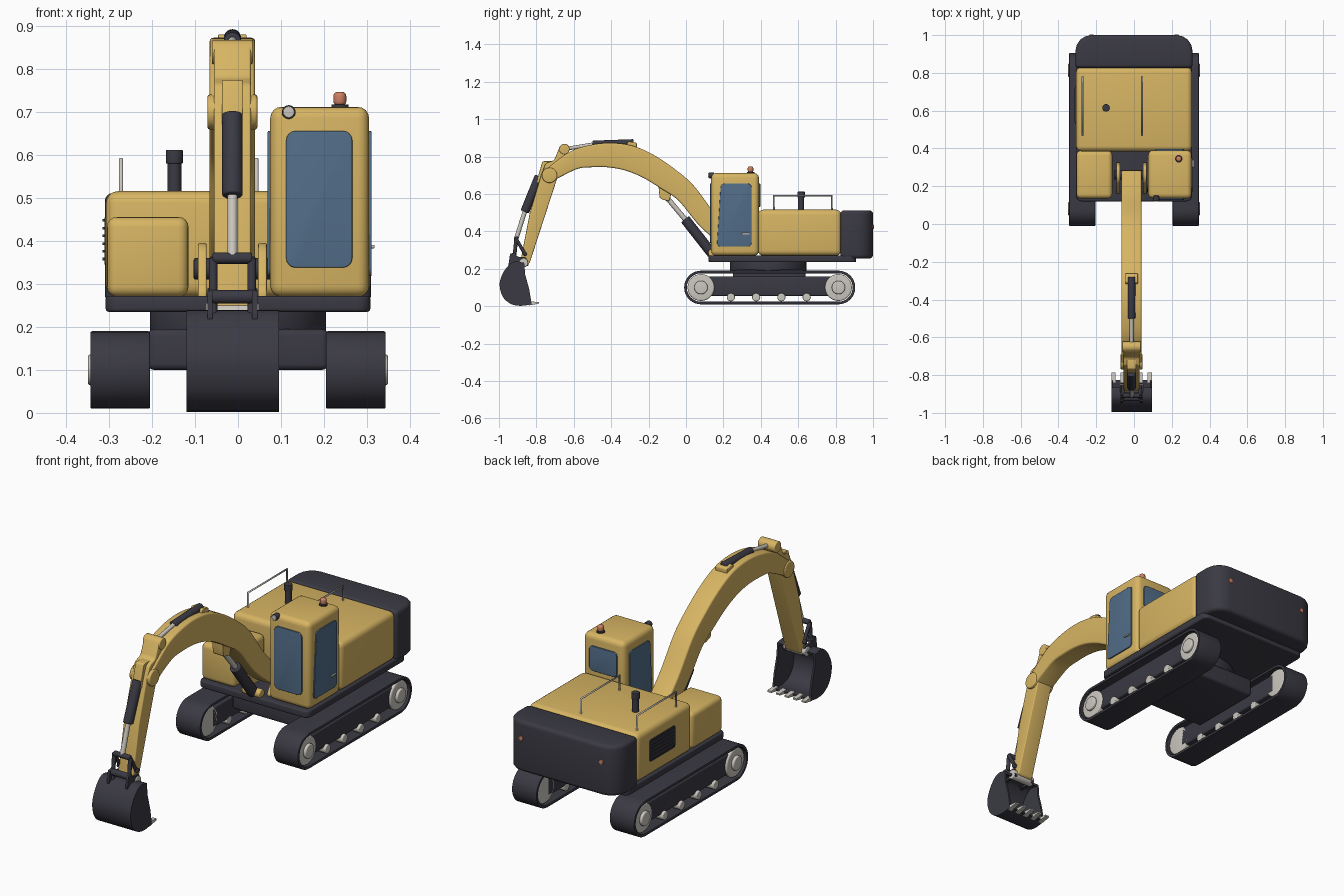
import bpy, bmesh, math
from mathutils import Vector

cube = bpy.data.objects.get("Cube")
if cube:
    bpy.data.objects.remove(cube, do_unlink=True)


def material(name, *rgb):
    m = bpy.data.materials.new(name)
    m.use_nodes = True
    m.diffuse_color = (*rgb, 1)
    m.node_tree.nodes["Principled BSDF"].inputs["Base Color"].default_value = (*rgb, 1)
    return m


YELLOW = material("yellow paint", .68, .46, .125)
DARK = material("dark steel", .043, .042, .057)
GLASS = material("blue glass", .085, .155, .25)
LIGHT = material("pale metal", .60, .57, .52)
RED = material("orange lamp", .62, .22, .13)
parts = []
MID = -.013  # arm centre line


def round_edges(bm, size, test=None):
    if size:
        edges = [e for e in bm.edges if len(e.link_faces) == 2
                 and e.calc_face_angle(0) > .7 and (test is None or test(e))]
        bmesh.ops.bevel(bm, geom=edges, offset=size, segments=4,
                        profile=.5, affect='EDGES', clamp_overlap=True)


def finish(bm, name, mat):
    bmesh.ops.recalc_face_normals(bm, faces=bm.faces)
    mesh = bpy.data.meshes.new(name)
    bm.to_mesh(mesh)
    bm.free()
    mesh.materials.append(mat)
    ob = bpy.data.objects.new(name, mesh)
    bpy.context.collection.objects.link(ob)
    parts.append(ob)
    return ob


def box(name, x, y, z, mat, bevel=0, corner=0, test=None):
    """Box from ranges; corner rounds the edges chosen by test first."""
    bm = bmesh.new()
    bmesh.ops.create_cube(bm, size=1)
    for v in bm.verts:
        v.co = [r[0] + (c + .5) * (r[1] - r[0]) for c, r in zip(v.co, (x, y, z))]
    if corner:
        round_edges(bm, corner, test)
    round_edges(bm, bevel)
    return finish(bm, name, mat)


def along(axis):
    def test(e):
        d = e.verts[1].co - e.verts[0].co
        return abs(d[axis]) > .99 * d.length
    return test


def prism(name, pts, x0, x1, mat, corner=0, bevel=0):
    """Side profile of (y, z) points extruded across x."""
    bm = bmesh.new()
    a, b = [[bm.verts.new((x, y, z)) for y, z in pts] for x in (x0, x1)]
    bm.faces.new(a)
    bm.faces.new(b[::-1])
    for i in range(len(pts)):
        j = (i + 1) % len(pts)
        bm.faces.new((a[j], a[i], b[i], b[j]))
    bmesh.ops.recalc_face_normals(bm, faces=bm.faces)
    round_edges(bm, corner, along(0))
    round_edges(bm, bevel)
    return finish(bm, name, mat)


def band(name, outer, inner, x0, x1, mat, closed=False, bevel=0):
    """Rectangular section swept between two (y, z) outlines."""
    bm = bmesh.new()
    rings = [[bm.verts.new((x, *p)) for x, p in ((x0, o), (x1, o), (x1, i), (x0, i))]
             for o, i in zip(outer, inner)]
    n = len(rings)
    for k in range(n if closed else n - 1):
        a, b = rings[k], rings[(k + 1) % n]
        for s in range(4):
            t = (s + 1) % 4
            bm.faces.new((a[s], a[t], b[t], b[s]))
    if not closed:
        bm.faces.new(rings[0])
        bm.faces.new(rings[-1][::-1])
    bmesh.ops.recalc_face_normals(bm, faces=bm.faces)
    round_edges(bm, bevel)
    return finish(bm, name, mat)


def rod(name, a, b, r, mat, r2=None, bevel=0):
    a, b = Vector(a), Vector(b)
    bm = bmesh.new()
    bmesh.ops.create_cone(bm, cap_ends=True, segments=24, radius1=r,
                          radius2=r if r2 is None else r2, depth=(b - a).length)
    round_edges(bm, bevel)
    turn = (b - a).to_track_quat('Z', 'Y').to_matrix().to_4x4()
    turn.translation = (a + b) / 2
    bm.transform(turn)
    return finish(bm, name, mat)


def pin(name, y, z, half, r, mat, bevel=.004):
    return rod(name, (MID - half, y, z), (MID + half, y, z), r, mat, bevel=bevel)


def smooth(pts, n=6):
    """Smooth curve through tuples of any length."""
    P = [Vector(p) for p in (pts[0], *pts, pts[-1])]
    out = []
    for a, b, c, d in zip(P, P[1:], P[2:], P[3:]):
        for k in range(n):
            t = k / n
            out.append(b + (c - a) * t / 2 + (a * 2 - b * 5 + c * 4 - d) * (t * t / 2)
                       + (b * 3 - a - c * 3 + d) * (t ** 3 / 2))
    return out + [P[-1]]


def stadium(r, y0=.08, y1=.815, z=.1, n=16):
    return [((y1 if k <= n else y0) + r * math.sin(math.pi * min(k, k - (k > n)) / n),
             z + r * math.cos(math.pi * (k - (k > n)) / n)) for k in range(2 * n + 2)]


# Crawler tracks
for side, s in (("left", 1), ("right", -1)):
    band(side + "_track", stadium(.09), stadium(.076), s * .205, s * .343, DARK, True, .003)
    box(side + "_track_frame", sorted((s * .215, s * .325)), (.1, .8), (.055, .158), DARK, .008)
    for y in (.08, .815):
        rod(side + "_wheel", (s * .215, y, .1), (s * .335, y, .1), .072, LIGHT, bevel=.008)
        rod(side + "_wheel_hub", (s * .33, y, .1), (s * .349, y, .1), .036, LIGHT, bevel=.006)
    for k in range(4):
        y = .24 + .135 * k
        rod(side + "_roller", (s * .215, y, .048), (s * .338, y, .048), .022, LIGHT, bevel=.004)

# Undercarriage and slewing deck
box("undercarriage", (-.21, .21), (.25, .64), (.1, .195), DARK, .015)
rod("turntable", (0, .44, .185), (0, .44, .24), .205, DARK, bevel=.006)
box("deck", (-.308, .308), (.12, .91), (.235, .272), DARK, .008, .03, along(2))

# Upper body
box("engine_house", (-.307, .307), (.385, .83), (.27, .516), YELLOW, .028)
box("side_cabinet", (-.305, -.115), (.135, .388), (.27, .456), YELLOW, .024)
box("counterweight", (-.31, .31), (.825, 1), (.255, .512), DARK, .02, .085,
    lambda e: along(2)(e) and e.verts[0].co.y > .95)
for x in (-.225, .225):
    rod("rear_lamp", (x, .99, .425), (x, 1.004, .425), .012, RED, bevel=.003)
box("grille", (-.311, -.3), (.53, .73), (.345, .455), DARK, 0, .008, along(0))
for k in range(6):
    z = .355 + .018 * k
    box("grille_slat", (-.315, -.3), (.54, .72), (z, z + .006), DARK)
rod("exhaust", (-.148, .615, .5), (-.148, .615, .605), .016, DARK)
rod("exhaust_cap", (-.148, .615, .58), (-.148, .615, .612), .02, DARK, bevel=.003)
for x in (-.272, .043):
    curve = bpy.data.curves.new("handrail", 'CURVE')
    curve.dimensions = '3D'
    curve.bevel_depth = .005
    line = curve.splines.new('POLY')
    line.points.add(3)
    for p, (y, z) in zip(line.points, ((.47, .5), (.47, .59), (.78, .59), (.78, .5))):
        p.co = (x, y, z, 1)
    curve.materials.append(LIGHT)
    bpy.context.collection.objects.link(bpy.data.objects.new("handrail", curve))

# Cab with windows
box("cab", (.075, .305), (.135, .39), (.27, .712), YELLOW, .026)
box("front_window", (.112, .266), (.128, .14), (.338, .656), GLASS, .003, .022, along(1))
box("rear_window", (.112, .266), (.385, .397), (.53, .656), GLASS, .003, .018, along(1))
pane = ((.165, .318), (.35, .318), (.35, .656), (.186, .656))
prism("door_window", pane, .3, .311, GLASS, .02, .003)
prism("inner_window", pane, .069, .08, GLASS, .02, .003)
box("door_handle", (.305, .318), (.3, .34), (.383, .391), LIGHT, .002)
rod("beacon_base", (.237, .345, .705), (.237, .345, .718), .02, DARK)
rod("beacon", (.237, .345, .715), (.237, .345, .747), .015, RED, bevel=.01)
rod("work_lamp", (.118, .15, .7), (.118, .122, .7), .016, DARK, bevel=.003)
rod("work_lamp_lens", (.118, .125, .7), (.118, .118, .7), .013, LIGHT, bevel=.002)

# Boom: centre line points with half thickness
spine = smooth([(.26, .325, .04), (.12, .455, .052), (0, .605, .057), (-.1, .683, .064),
                (-.2, .747, .067), (-.3, .79, .069), (-.4, .807, .066), (-.5, .803, .06),
                (-.6, .78, .05), (-.73, .7, .036)])
upper, lower = [], []
for k, p in enumerate(spine):
    d = spine[min(k + 1, len(spine) - 1)] - spine[max(k - 1, 0)]
    n = Vector((d.y, -d.x)).normalized() * p.z
    upper.append((p.x + n.x, p.y + n.y))
    lower.append((p.x - n.x, p.y - n.y))
band("boom", upper, lower, MID - .053, MID + .053, YELLOW, bevel=.009)
pin("boom_foot_pin", .26, .335, .09, .025, DARK)
for s in (-1, 1):
    xs = sorted((MID + s * .06, MID + s * .08))
    prism("boom_foot_lug", ((.15, .26), (.33, .26), (.31, .395), (.23, .395)), *xs, YELLOW, .03, .004)
pin("boom_tip_boss", -.73, .7, .058, .041, YELLOW, .006)


def ram(name, a, b, c, r):
    """Hydraulic ram: barrel from a to b, piston rod on to c."""
    a, b, c = [(MID, *p) for p in (a, b, c)]
    rod(name + "_barrel", a, b, r, DARK, bevel=.005)
    rod(name + "_piston", b, c, r * .5, LIGHT)


# Hydraulic rams and mounts
ram("boom_ram", (.14, .28), (-.005, .465), (-.11, .59), .027)
pin("boom_ram_foot", .14, .285, .05, .022, YELLOW)
prism("boom_ram_mount", ((-.15, .67), (-.14, .575), (-.09, .56), (-.07, .63)),
      MID - .03, MID + .03, YELLOW, .01, .003)
ram("arm_ram", (-.28, .873), (-.5, .865), (-.65, .84), .02)
prism("arm_ram_mount", ((-.33, .84), (-.265, .82), (-.262, .873), (-.31, .882)),
      MID - .033, MID + .033, YELLOW, .008, .003)
ram("bucket_ram", (-.785, .695), (-.862, .505), (-.908, .36), .024)
prism("bucket_ram_mount", ((-.70, .775), (-.768, .775), (-.8, .66), (-.74, .66)),
      MID - .024, MID + .024, YELLOW, .008, .003)

# Arm
prism("arm", ((-.672, .862), (-.63, .835), (-.69, .68), (-.838, .225), (-.888, .225),
              (-.835, .5), (-.775, .7), (-.75, .765), (-.705, .78)),
      MID - .043, MID + .043, YELLOW, .012, .005)
pin("arm_ram_pin", -.65, .84, .048, .028, YELLOW)
pin("bucket_pin", -.868, .232, .062, .024, LIGHT)

# Bucket linkage
for s in (-1, 1):
    x = MID + s * .045
    rod("link_bar", (x, -.908, .36), (x, -.862, .28), .009, DARK)
    rod("link_bar", (x, -.908, .36), (x, -.922, .22), .01, DARK)
pin("link_upper_pin", -.908, .36, .046, .013, DARK)
pin("link_lower_pin", -.922, .27, .058, .016, DARK)
pin("link_arm_pin", -.862, .28, .058, .011, DARK)

# Bucket shell, cheeks, ears and teeth
back = [tuple(p) for p in smooth([(-.865, .232), (-.92, .238), (-.968, .195), (-.996, .125),
                                  (-.982, .055), (-.94, .014), (-.885, .002), (-.825, .01)], 4)]
inside = [(y + (-.89 - y) * .1, z + (.12 - z) * .1) for y, z in back]
inside[-1] = (-.825, .018)
X0, X1 = -.12, .095
band("bucket_shell", back, inside, X0, X1, DARK)
for x in (X0, X1 - .01):
    prism("bucket_cheek", back + [(-.838, .09), (-.86, .17)], x, x + .01, DARK)
for s in (-1, 1):
    xs = sorted((MID + s * .046, MID + s * .058))
    prism("bucket_ear", ((-.84, .215), (-.855, .262), (-.89, .262), (-.94, .285), (-.95, .215)),
          *xs, DARK, .008)
for k in range(5):
    x = X0 + .012 + k * (X1 - X0 - .024) / 4
    prism("bucket_tooth", ((-.84, .004), (-.84, .026), (-.785, .022), (-.785, .014)),
          x - .011, x + .011, LIGHT)

# Smooth shading with crisp edges
bpy.ops.object.select_all(action='DESELECT')
for ob in parts:
    ob.select_set(True)
bpy.context.view_layer.objects.active = parts[0]
bpy.ops.object.shade_smooth_by_angle(angle=math.radians(35))
